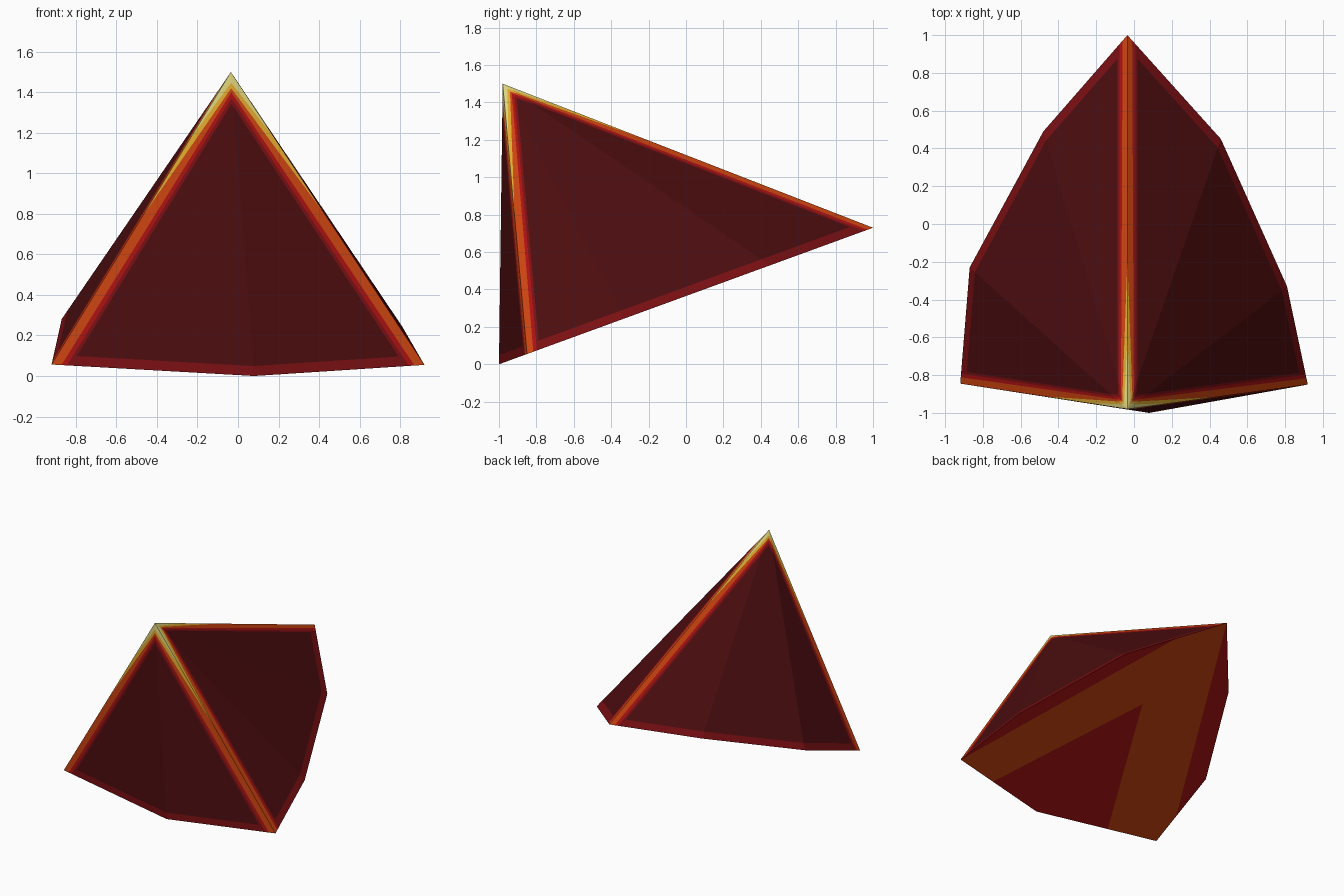
import bpy, bmesh
from mathutils import Vector

if "Cube" in bpy.data.objects:
    bpy.data.objects.remove(bpy.data.objects["Cube"])


def material(name, rgb):
    m = bpy.data.materials.new(name)
    m.diffuse_color = [(c / 255 / 12.92 if c < 11 else ((c / 255 + 0.055) / 1.055) ** 2.4) for c in rgb] + [1]
    m.use_nodes = True
    m.node_tree.nodes["Principled BSDF"].inputs["Base Color"].default_value = m.diffuse_color
    return m


MATS = [material("pale_yellow", (225, 214, 128)), material("yellow", (228, 172, 48)),
        material("orange", (204, 68, 16)), material("bright_red", (172, 18, 18)),
        material("edge_red", (122, 15, 19)), material("dark_red", (77, 13, 15))]
PALE, YELLOW, ORANGE, RED, EDGE, DARK = range(6)


def on_base(x, y):
    """Point on the tilted base plane."""
    return Vector((x, y, 0.365 * (y + 1)))


# Key points: one apex over an eight-sided tilted base
APEX = Vector((-0.035, -0.98, 1.5))
LEFT, FRONT, RIGHT = on_base(-0.92, -0.845), on_base(0.08, -1), on_base(0.92, -0.85)
BACK = on_base(-0.035, 1)
RIGHT_RIM = [on_base(0.81, -0.33), on_base(0.46, 0.45)]
LEFT_RIM = [on_base(-0.48, 0.49), on_base(-0.87, -0.23)]
BASE_UP = Vector((0, -0.365, 1)).normalized()

# Glow bands beside each ridge: colour, width at apex, length over which it tapers to nothing
BANDS = [(PALE, 0.032, 0.4), (YELLOW, 0.047, 0.85), (ORANGE, 0.055, 8), (RED, 0.07, 50), (EDGE, 0.085, 500)]


def cut(bm, point, normal):
    bmesh.ops.bisect_plane(bm, geom=bm.verts[:] + bm.edges[:] + bm.faces[:],
                           plane_co=point, plane_no=normal, dist=1e-5)


def finish(bm, name, colour_of):
    for f in bm.faces:
        f.material_index = colour_of(f.calc_center_median())
    mesh = bpy.data.meshes.new(name)
    bm.to_mesh(mesh)
    bm.free()
    for m in MATS:
        mesh.materials.append(m)
    bpy.context.collection.objects.link(bpy.data.objects.new(name, mesh))


def facet_fan(name, rim, scale):
    """Fan of facets from the apex, with glow bands beside both ridges and a rim band."""
    bm = bmesh.new()
    top = bm.verts.new(APEX)
    low = [bm.verts.new(p) for p in rim]
    for a, b in zip(low, low[1:]):
        bm.faces.new((top, a, b))
    # Each band limit is a plane: point and outward normal
    limits = []
    for colour, width, length in BANDS:
        for end, other in ((rim[0], rim[1]), (rim[-1], rim[-2])):
            along = (end - APEX).normalized()
            across = other - end
            across = (across - along * across.dot(along)).normalized()
            width_here = width * scale
            limits.append((colour, APEX + across * width_here, across + along * (width_here / length)))
    limits.append((EDGE, BASE_UP * 0.046 + FRONT, BASE_UP))
    for _, point, normal in limits:
        cut(bm, point, normal)

    def colour_of(p):
        return next((c for c, point, normal in limits if (p - point).dot(normal) < 0), DARK)
    finish(bm, name, colour_of)


# Three sides of the shard
facet_fan("front_side", [LEFT, FRONT, RIGHT], 1.0)
facet_fan("right_side", [RIGHT] + RIGHT_RIM + [BACK], 0.8)
facet_fan("left_side", [BACK] + LEFT_RIM + [LEFT], 0.8)

# Underside with a broad orange chevron
bm = bmesh.new()
bm.faces.new([bm.verts.new(p) for p in
              [LEFT] + LEFT_RIM[::-1] + [BACK] + RIGHT_RIM[::-1] + [RIGHT, FRONT]])


def line(ax, ay, bx, by):
    """Upright plane through two plan points, normal pointing right of a to b."""
    return Vector((ax, ay, 0)), Vector((by - ay, ax - bx, 0))


outer = [line(-0.9, -0.6, -0.1, 0.88), line(0.2, 0.755, 0.9, -0.81)]
inner = [line(-0.51, -0.9, 0.03, 0.13), line(0.03, 0.13, 0.555, -0.9)]
for point, normal in outer + inner:
    cut(bm, point, normal)


def inside(p, lines):
    return all((p - point).dot(normal) > 0 for point, normal in lines)


finish(bm, "underside", lambda p: ORANGE if inside(p, outer) and not inside(p, inner) else RED)
